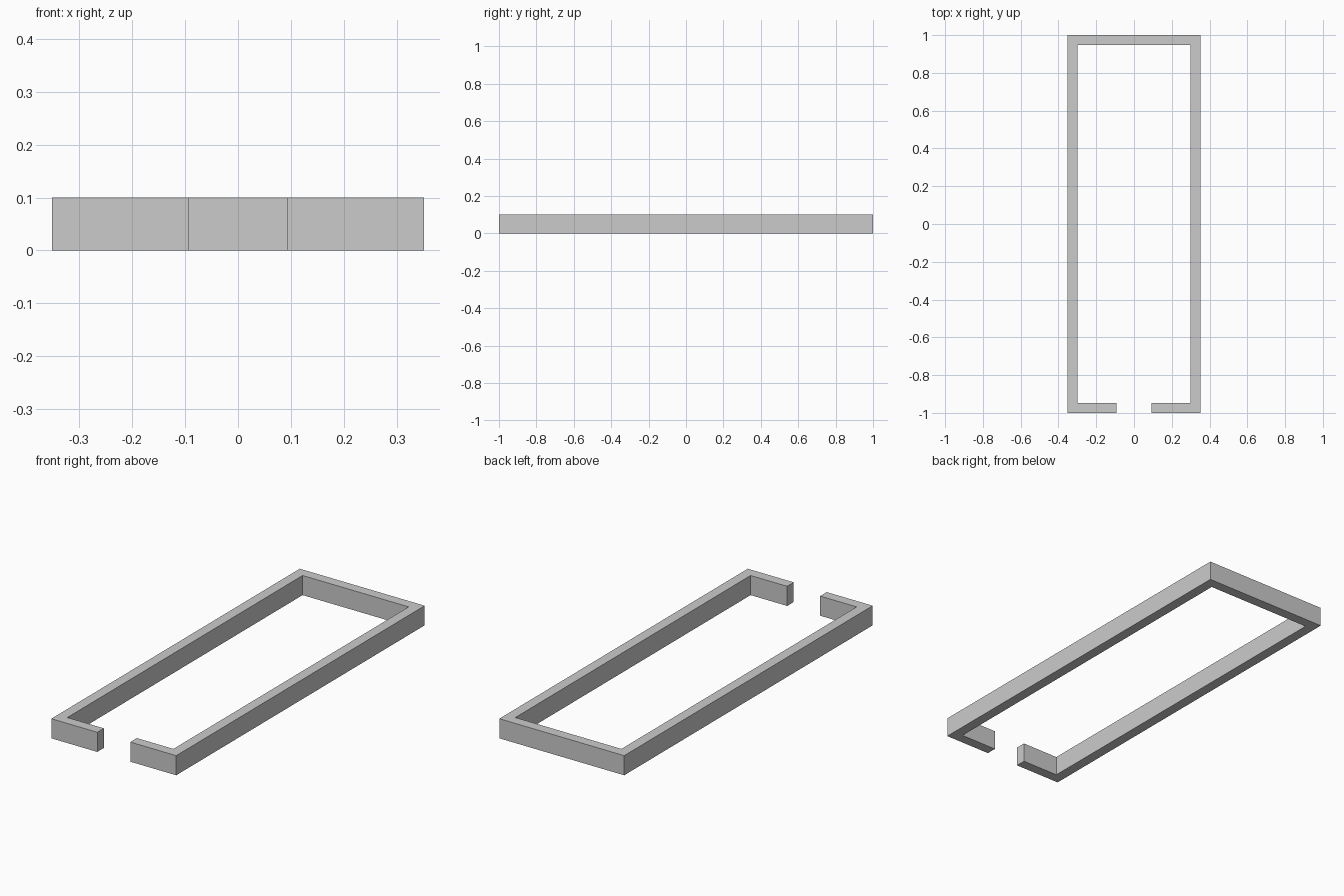
import bpy
import bmesh

cube = bpy.data.objects.get("Cube")
if cube:
    bpy.data.objects.remove(cube, do_unlink=True)

HALF_WIDTH, HALF_LENGTH, HEIGHT = 0.352, 1.0, 0.1
WALL = 0.053
HALF_GAP = 0.093

grey = bpy.data.materials.new("light grey")
colour = (0.6, 0.6, 0.6, 1)
grey.use_nodes = True
grey.diffuse_color = colour
grey.node_tree.nodes["Principled BSDF"].inputs["Base Color"].default_value = colour

# Left half of the wall footprint, from the doorway round to the back
inner_x, inner_y = HALF_WIDTH - WALL, HALF_LENGTH - WALL
half = [
    (HALF_GAP, -inner_y),
    (HALF_GAP, -HALF_LENGTH),
    (HALF_WIDTH, -HALF_LENGTH),
    (HALF_WIDTH, HALF_LENGTH),
]
inner = [(inner_x, inner_y), (inner_x, -inner_y)]


def mirrored(points):
    return [(-x, y) for x, y in reversed(points)]


# Whole footprint raised into one continuous wall
outline = half + mirrored(half) + mirrored(inner) + inner
bm = bmesh.new()
floor = bm.faces.new([bm.verts.new((x, y, 0)) for x, y in outline])
raised = bmesh.ops.extrude_face_region(bm, geom=[floor], use_keep_orig=True)
top = [v for v in raised["geom"] if isinstance(v, bmesh.types.BMVert)]
bmesh.ops.translate(bm, verts=top, vec=(0, 0, HEIGHT))
bmesh.ops.recalc_face_normals(bm, faces=bm.faces)

mesh = bpy.data.meshes.new("perimeter_wall")
bm.to_mesh(mesh)
bm.free()
mesh.materials.append(grey)
wall = bpy.data.objects.new("perimeter_wall", mesh)
bpy.context.collection.objects.link(wall)
